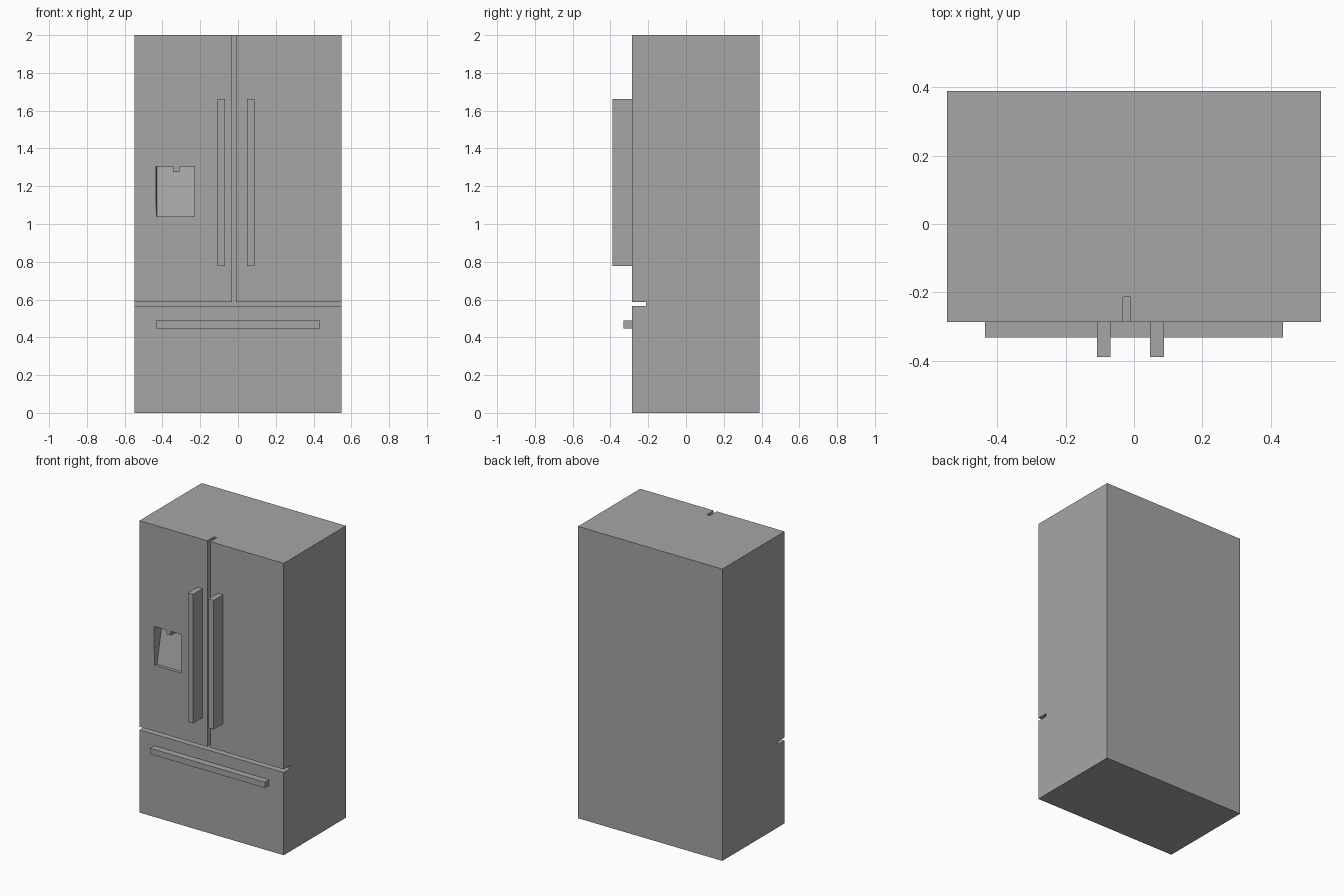
import bpy
import bmesh

cube = bpy.data.objects.get("Cube")
if cube:
    bpy.data.objects.remove(cube, do_unlink=True)

FRONT, BACK, HALF, TOP = -0.286, 0.388, 0.547, 2.0

steel = bpy.data.materials.new("brushed_grey")
steel.use_nodes = True
grey = (0.38, 0.38, 0.38, 1)
steel.diffuse_color = grey
steel.node_tree.nodes["Principled BSDF"].inputs["Base Color"].default_value = grey


def box(name, x, y, z):
    """Box spanning the given (low, high) range on each axis."""
    bm = bmesh.new()
    bmesh.ops.create_cube(bm, size=1)
    for v in bm.verts:
        v.co = [r[0] if c < 0 else r[1] for c, r in zip(v.co, (x, y, z))]
    mesh = bpy.data.meshes.new(name)
    bm.to_mesh(mesh)
    bm.free()
    mesh.materials.append(steel)
    obj = bpy.data.objects.new(name, mesh)
    bpy.context.collection.objects.link(obj)
    return obj


def cut(target, cutter):
    """Subtract the cutter from the target and discard it."""
    mod = target.modifiers.new("cut", 'BOOLEAN')
    mod.operation, mod.solver, mod.object = 'DIFFERENCE', 'EXACT', cutter
    bpy.context.view_layer.objects.active = target
    bpy.ops.object.modifier_apply(modifier=mod.name)
    bpy.data.objects.remove(cutter, do_unlink=True)


# Cabinet with the door and drawer gaps
body = box("cabinet", (-HALF, HALF), (FRONT, BACK), (0, TOP))
cut(body, box("drawer_gap", (-1, 1), (-1, -0.213), (0.567, 0.588)))
cut(body, box("door_gap", (-0.032, -0.01), (-1, -0.213), (0.58, 3)))

# Dispenser recess: back wall leans outward at the bottom, right wall tapers
recess = box("dispenser_recess", (-0.44, -0.23), (FRONT - 0.05, -0.21), (1.04, 1.305))
for v in recess.data.vertices:
    if v.co.y > FRONT and v.co.z < 1.2:
        v.co.y = -0.265
    if v.co.y > FRONT and v.co.x < -0.4:
        v.co.x += 0.012
cut(body, recess)

# Dispenser spout
box("dispenser_spout", (-0.345, -0.31), (FRONT + 0.004, -0.22), (1.275, 1.31))

# Handles
for name, x in (("right_door_handle", -0.088), ("left_door_handle", 0.067)):
    box(name, (x - 0.02, x + 0.02), (-0.388, FRONT), (0.778, 1.662))
box("drawer_handle", (-0.435, 0.435), (-0.331, FRONT), (0.448, 0.488))
